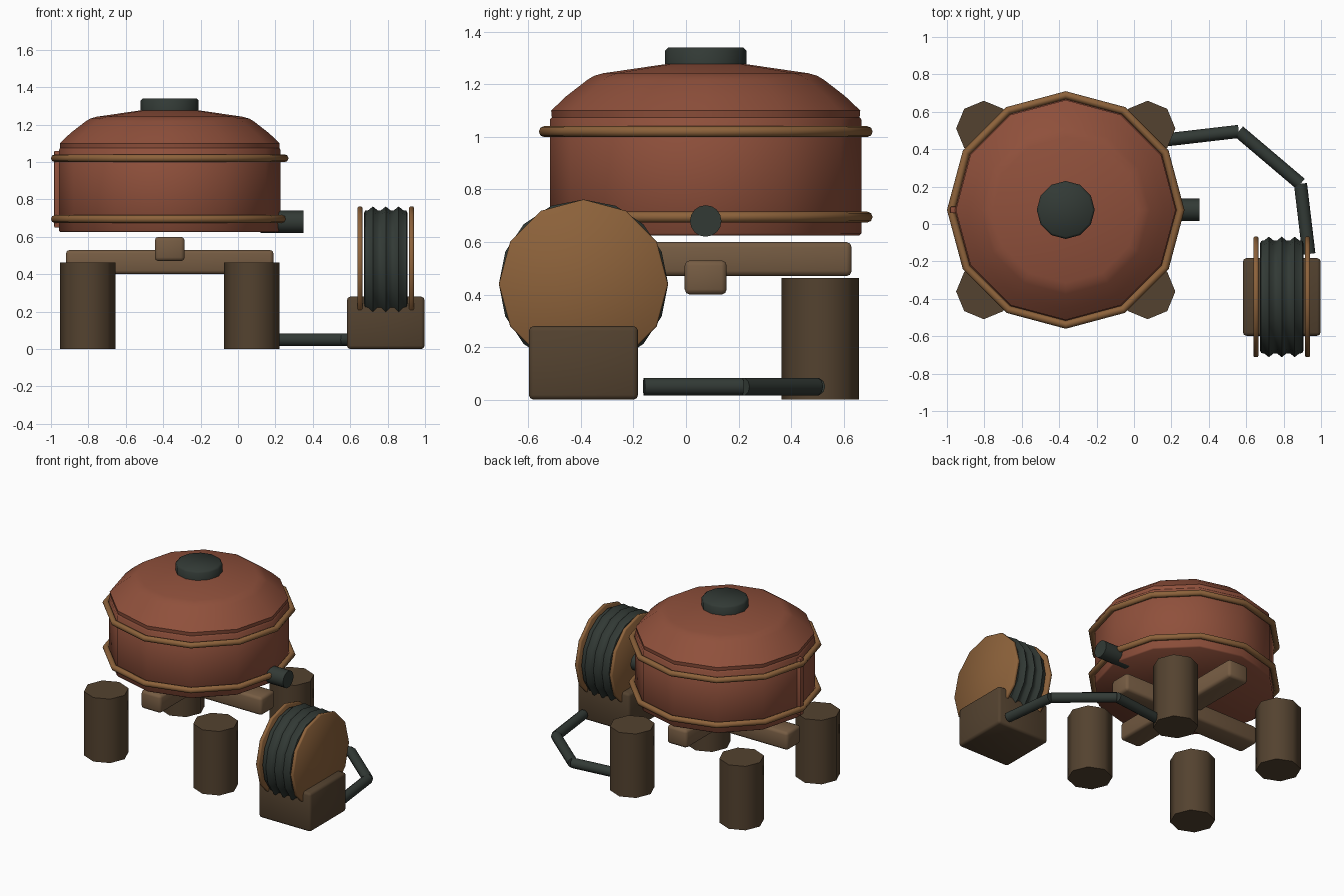
import bpy, bmesh, math
from mathutils import Vector, Matrix

if "Cube" in bpy.data.objects:
    bpy.data.objects.remove(bpy.data.objects["Cube"])


def material(name, rgb):
    m = bpy.data.materials.new(name)
    m.use_nodes = True
    m.diffuse_color = (*rgb, 1)
    bsdf = next(n for n in m.node_tree.nodes if n.type == 'BSDF_PRINCIPLED')
    bsdf.inputs["Base Color"].default_value = (*rgb, 1)
    return m


RED = material("copper red", (0.275, 0.08, 0.044))
BRASS = material("brass", (0.265, 0.122, 0.043))
DARK = material("dark green grey", (0.032, 0.042, 0.036))
WOOD = material("dark wood", (0.088, 0.055, 0.029))
BEAM = material("light wood", (0.18, 0.107, 0.056))


def finish(name, bm, mat, matrix=Matrix()):
    bmesh.ops.recalc_face_normals(bm, faces=bm.faces)
    mesh = bpy.data.meshes.new(name)
    bm.to_mesh(mesh)
    bm.free()
    mesh.transform(matrix)
    mesh.materials.append(mat)
    obj = bpy.data.objects.new(name, mesh)
    bpy.context.collection.objects.link(obj)
    bpy.ops.object.select_all(action='DESELECT')
    obj.select_set(True)
    bpy.context.view_layer.objects.active = obj
    bpy.ops.object.shade_smooth_by_angle(angle=math.radians(50))
    return obj


def lathe(name, profile, sides, mat, matrix=Matrix(), closed=False):
    """Spin (radius, height) points about local z; open ends get caps."""
    bm = bmesh.new()
    rings = []
    for r, h in profile:
        turn = [2 * math.pi * i / sides for i in range(sides)]
        rings.append([bm.verts.new((r * math.cos(a), r * math.sin(a), h)) for a in turn])
    pairs = list(zip(rings, rings[1:]))
    if closed:
        pairs.append((rings[-1], rings[0]))
    else:
        bm.faces.new(rings[0])
        bm.faces.new(rings[-1])
    for lo, hi in pairs:
        for i in range(sides):
            j = (i + 1) % sides
            bm.faces.new((lo[i], lo[j], hi[j], hi[i]))
    return finish(name, bm, mat, matrix)


def hoop(name, radius, z, tube, mat):
    section = [(radius + tube * math.cos(k * math.pi / 4), z + tube * math.sin(k * math.pi / 4))
               for k in range(8)]
    lathe(name, section, 12, mat, Matrix.Translation((CX, CY, 0)), closed=True)


def box(name, centre, size, mat, bevel):
    bm = bmesh.new()
    bmesh.ops.create_cube(bm, size=1, matrix=Matrix.Diagonal((*size, 1)))
    bmesh.ops.bevel(bm, geom=bm.edges[:], offset=bevel, segments=2, profile=0.5, affect='EDGES')
    return finish(name, bm, mat, Matrix.Translation(centre))


def rod(name, start, end, radius, sides, mat):
    start, end = Vector(start), Vector(end)
    way = end - start
    matrix = Matrix.Translation(start) @ way.to_track_quat('Z', 'Y').to_matrix().to_4x4()
    return lathe(name, [(radius, 0), (radius, way.length)], sides, mat, matrix)


# Tank with domed lid, cap and hoops
CX, CY = -0.365, 0.075
tank_at = Matrix.Translation((CX, CY, 0))
lathe("tank_body", [(0.585, 0.625), (0.593, 0.633), (0.593, 1.065), (0.585, 1.075)],
      12, RED, tank_at)
lathe("tank_lid", [(0.585, 1.07), (0.588, 1.10), (0.53, 1.155), (0.45, 1.217), (0.425, 1.232),
                   (0.39, 1.242), (0.15, 1.277)], 12, RED, tank_at)
lathe("lid_cap", [(0.155, 1.26), (0.155, 1.328), (0.143, 1.34)], 12, DARK, tank_at)
hoop("upper_hoop", 0.614, 1.02, 0.021, BRASS)
hoop("lower_hoop", 0.614, 0.695, 0.021, BRASS)

# Seam on the tank side and outlet spout
box("tank_seam", (CX - 0.6, CY, 0.855), (0.035, 0.035, 0.41), RED, 0.004)
rod("outlet_spout", (0.12, CY, 0.68), (0.35, CY, 0.68), 0.06, 16, DARK)

# Crossed beams under the tank
box("lower_beam", (CX, CY, 0.465), (1.11, 0.16, 0.13), BEAM, 0.02)
box("upper_beam", (CX, CY, 0.535), (0.16, 1.11, 0.13), BEAM, 0.02)

# Four octagonal posts
for sx, side in ((-1, "right"), (1, "left")):
    for sy, end in ((-1, "front"), (1, "back")):
        x, y = CX + sx * 0.438, CY + sy * 0.436
        rod(f"{end}_{side}_post", (x, y, 0), (x, y, 0.463), 0.148, 8, WOOD)

# Hose reel on its block
RX, RY, RZ = 0.79, -0.39, 0.44
box("reel_block", (RX, RY, 0.14), (0.415, 0.415, 0.28), WOOD, 0.018)
for sx, side in ((-1, "right"), (1, "left")):
    x = RX + sx * 0.138
    axle = Matrix.Translation((x, RY, RZ)) @ Matrix.Rotation(math.pi / 2, 4, 'Y')
    lathe(f"{side}_reel_disc", [(0.316, -0.013), (0.322, -0.008), (0.322, 0.008),
                                (0.316, 0.013)], 12, BRASS, axle)

# Wound hose: a drum with three raised ridges
wound = [(0.285, -0.117), (0.3, -0.11)]
for k in (-1, 0, 1):
    ridge = k * 0.069
    wound += [(0.302, ridge - 0.025), (0.322, ridge), (0.302, ridge + 0.025)]
wound += [(0.3, 0.11), (0.285, 0.117)]
lathe("wound_hose", wound, 16, DARK,
      Matrix.Translation((RX, RY, RZ)) @ Matrix.Rotation(math.pi / 2, 4, 'Y'))

# Loose hose on the ground, in straight lengths
bends = [(0.13, 0.445), (0.56, 0.495), (0.89, 0.215), (0.935, -0.16)]
for n, (a, b) in enumerate(zip(bends, bends[1:])):
    rod(f"hose_length_{n + 1}", (*a, 0.05), (*b, 0.05), 0.035, 10, DARK)
